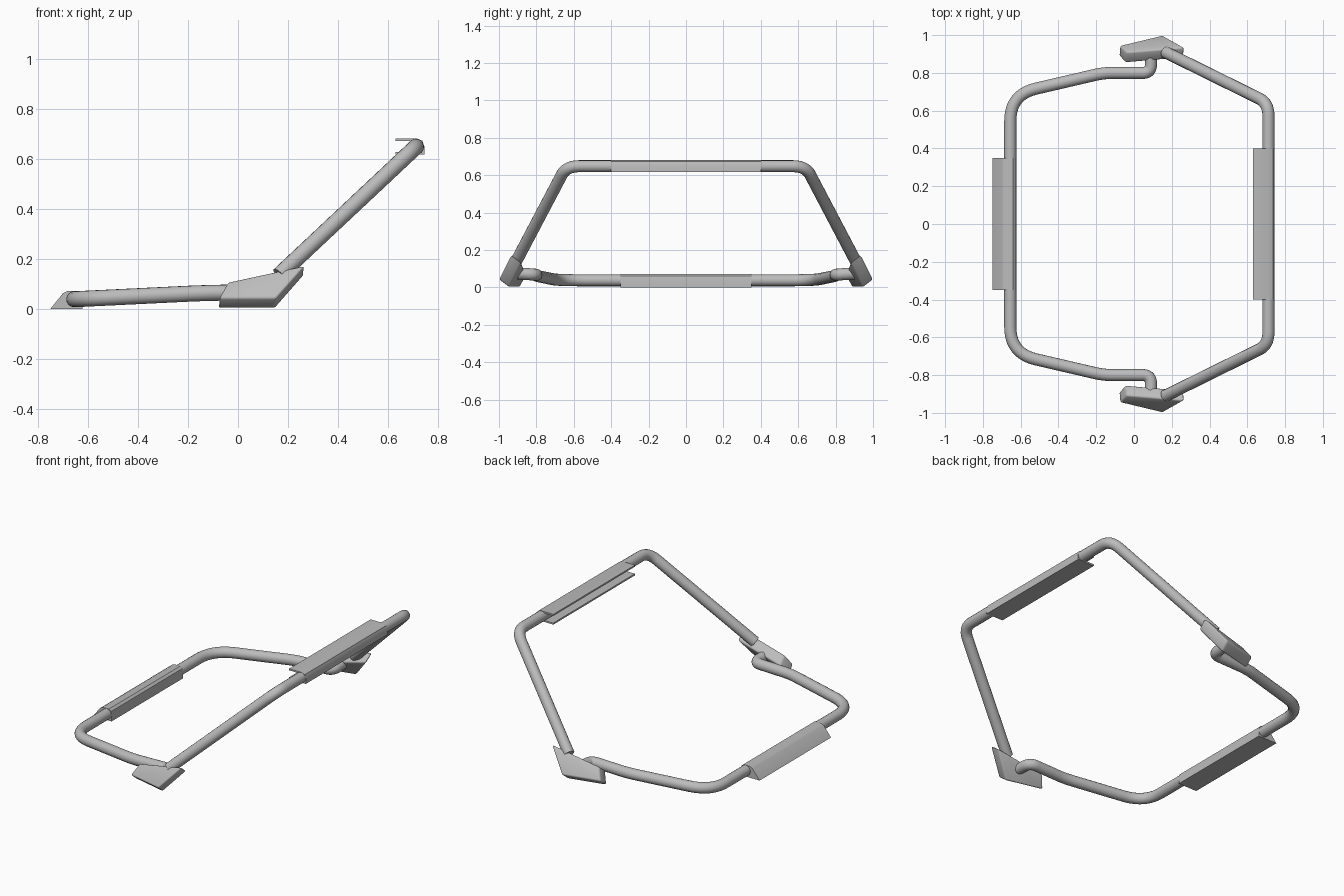
import bpy, bmesh, math
from mathutils import Vector

cube = bpy.data.objects.get("Cube")
if cube:
    bpy.data.objects.remove(cube)

grey = bpy.data.materials.new("satin_grey")
grey.use_nodes = True
COLOUR = (0.5, 0.5, 0.5, 1)
grey.diffuse_color = COLOUR
grey.node_tree.nodes["Principled BSDF"].inputs["Base Color"].default_value = COLOUR


def finish(obj, angle=35):
    bpy.ops.object.select_all(action='DESELECT')
    obj.select_set(True)
    bpy.context.view_layer.objects.active = obj
    if obj.type == 'CURVE':
        bpy.ops.object.convert(target='MESH')
        obj = bpy.context.object
    obj.data.materials.clear()
    obj.data.materials.append(grey)
    bpy.ops.object.shade_smooth_by_angle(angle=math.radians(angle))
    return obj


def rounded(corners, steps=10):
    """Path through (point, trim) corners, each bend eased by a quadratic arc."""
    path = []
    for i, (p, trim) in enumerate(corners):
        p = Vector(p)
        if trim == 0:
            path.append(p)
            continue
        a = p + (Vector(corners[i - 1][0]) - p).normalized() * trim
        b = p + (Vector(corners[i + 1][0]) - p).normalized() * trim
        for k in range(steps + 1):
            t = k / steps
            path.append(a * (1 - t) ** 2 + p * 2 * t * (1 - t) + b * t * t)
    return path


def tube(name, half, radius):
    """Tube whose +y half is mirrored to make the whole loop."""
    other = [((x, -y, z), t) for (x, y, z), t in reversed(half)]
    path = rounded(half + other)
    curve = bpy.data.curves.new(name, 'CURVE')
    curve.dimensions = '3D'
    curve.bevel_depth = radius
    curve.bevel_resolution = 6
    curve.use_fill_caps = True
    spline = curve.splines.new('POLY')
    spline.points.add(len(path) - 1)
    for point, co in zip(spline.points, path):
        point.co = (*co, 1)
    obj = bpy.data.objects.new(name, curve)
    bpy.context.collection.objects.link(obj)
    return finish(obj)


def prism(name, outline, shift, bevel=0):
    """Closed outline extruded along shift."""
    bm = bmesh.new()
    face = bm.faces.new([bm.verts.new(p) for p in outline])
    new = bmesh.ops.extrude_face_region(bm, geom=[face])["geom"]
    bmesh.ops.translate(bm, vec=shift, verts=[v for v in new if isinstance(v, bmesh.types.BMVert)])
    bmesh.ops.recalc_face_normals(bm, faces=bm.faces)
    if bevel:
        bmesh.ops.bevel(bm, geom=bm.edges[:], offset=bevel, segments=3,
                        profile=0.5, affect='EDGES')
    mesh = bpy.data.meshes.new(name)
    bm.to_mesh(mesh)
    bm.free()
    obj = bpy.data.objects.new(name, mesh)
    bpy.context.collection.objects.link(obj)
    return finish(obj)


# Bent tubes
tube("lower_tube", [((0.09, 0.91, 0.075), 0), ((0.09, 0.8, 0.068), 0.045),
                    ((-0.16, 0.8, 0.062), 0.05), ((-0.655, 0.685, 0.038), 0.14)], 0.032)
tube("upper_tube", [((0.165, 0.91, 0.135), 0), ((0.712, 0.64, 0.648), 0.07)], 0.032)

# Leaning hinge plates joining the tubes
PLATE = [(-0.075, 0.043), (-0.04, 0.108), (0.268, 0.175), (0.152, 0.043)]
for side, label in ((1, "back"), (-1, "front")):
    outline = [(x, side * (1.0 + 0.24 * (x - 0.14) - 0.71 * (z - 0.04)), z) for x, z in PLATE]
    prism(label + "_hinge_plate", outline, (-0.005, side * -0.056, -0.043), 0.01)

# Wedge pad wrapped over the lower bar
WEDGE = [(-0.75, 0.0), (-0.7, 0.062), (-0.685, 0.07), (-0.64, 0.072), (-0.626, 0.06),
         (-0.622, 0.04), (-0.622, 0.0)]
prism("lower_pad", [(x, -0.35, z) for x, z in WEDGE], (0, 0.7, 0))

# Channel grip around the upper bar, open toward the middle
CHANNEL = [(0.63, 0.681), (0.715, 0.681), (0.737, 0.672), (0.745, 0.65), (0.745, 0.617),
           (0.63, 0.617), (0.63, 0.627), (0.735, 0.627), (0.735, 0.65), (0.715, 0.671),
           (0.63, 0.671)]
prism("upper_grip", [(x, -0.4, z) for x, z in CHANNEL], (0, 0.8, 0))
